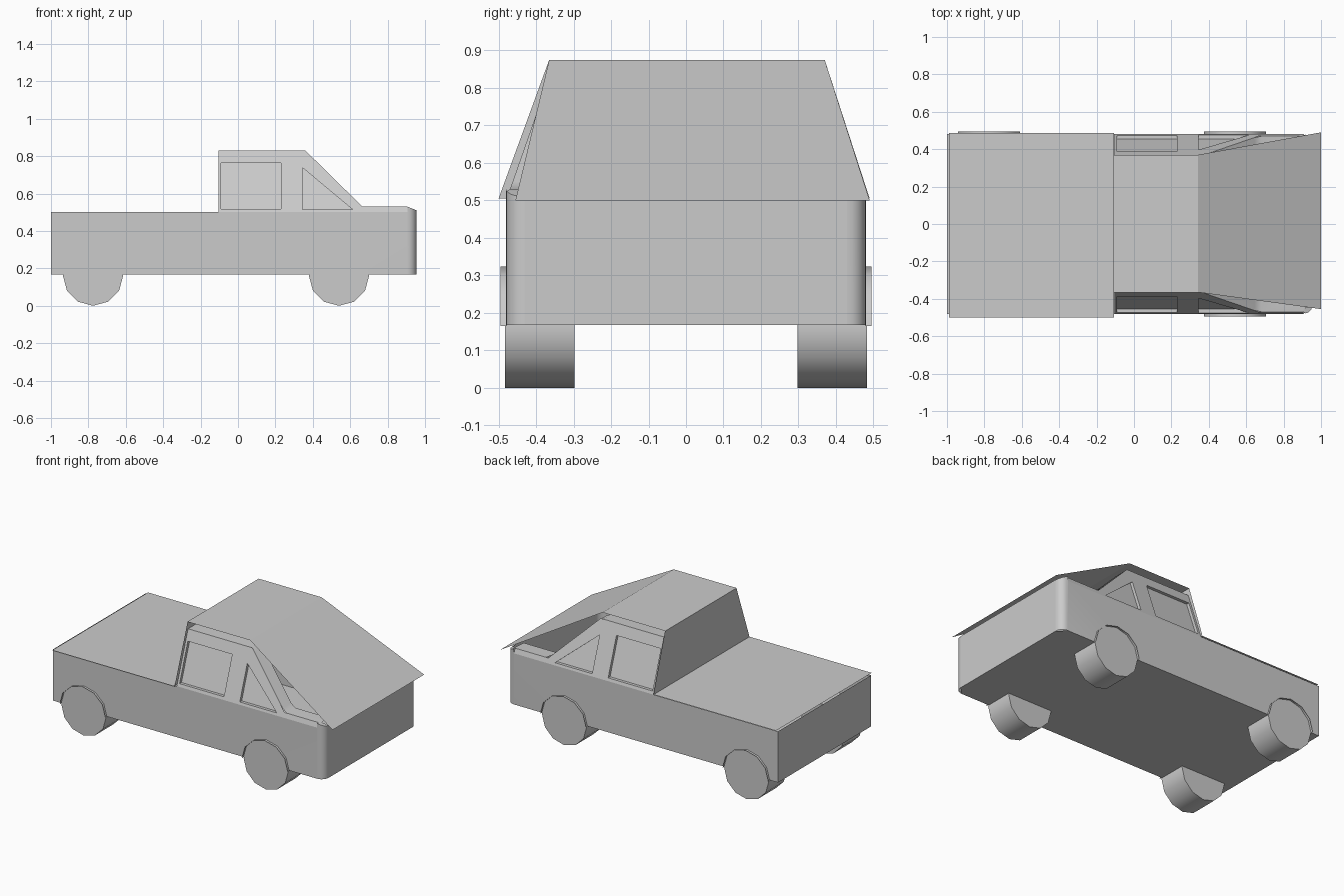
import bpy, bmesh, math

if "Cube" in bpy.data.objects:
    bpy.data.objects.remove(bpy.data.objects["Cube"])

SIDE = 0.48


def side_y(z):
    """Half width of the body: upright below the waist, leaning in above it."""
    return SIDE - max(0, z - 0.5) * 0.35


def finish(bm, name, mirror=False, smooth=None, recalc=True):
    if recalc:
        bmesh.ops.recalc_face_normals(bm, faces=bm.faces)
    me = bpy.data.meshes.new(name)
    bm.to_mesh(me)
    bm.free()
    ob = bpy.data.objects.new(name, me)
    bpy.context.collection.objects.link(ob)
    if mirror:
        m = ob.modifiers.new("Mirror", 'MIRROR')
        m.use_axis = (False, True, False)
    if smooth:
        bpy.ops.object.select_all(action='DESELECT')
        ob.select_set(True)
        bpy.context.view_layer.objects.active = ob
        bpy.ops.object.shade_smooth_by_angle(angle=math.radians(smooth))
    return ob


def panel(name, pts):
    bm = bmesh.new()
    bm.faces.new([bm.verts.new(p) for p in pts])
    return finish(bm, name, recalc=False)


def strip(bm, a, b, closed=False):
    """Quads between two matching rows of points."""
    va = [bm.verts.new(p) for p in a]
    vb = [bm.verts.new(p) for p in b]
    n = len(a)
    for i in range(n if closed else n - 1):
        j = (i + 1) % n
        bm.faces.new((va[i], va[j], vb[j], vb[i]))


# lower body side with rounded front corner
bm = bmesh.new()
stations = [(-1, SIDE, 0.5), (-0.105, SIDE, 0.5), (0.36, SIDE, 0.5), (0.905, SIDE, 0.5)]
corner = []
for i in range(7):
    a = math.radians(15 * i)
    corner.append((0.905 + 0.05 * math.sin(a), SIDE - 0.05 + 0.05 * math.cos(a),
                   0.53 - 0.02 * math.sin(a)))
for row in (stations, corner):
    strip(bm, [(x, -y, 0.167) for x, y, z in row], [(x, -y, z) for x, y, z in row])
bmesh.ops.remove_doubles(bm, verts=bm.verts, dist=0.0005)
finish(bm, "body_side", True, 40)

# cab side with two window openings
outline = [(-0.105, 0.5), (0.905, 0.5), (0.905, 0.53), (0.665, 0.53), (0.36, 0.83), (-0.105, 0.83)]
windows = [
    [(-0.09, 0.518), (0.23, 0.518), (0.23, 0.762), (-0.09, 0.762)],
    [(0.345, 0.515), (0.612, 0.515), (0.345, 0.738)],
]
bm = bmesh.new()
edges = []
for loop in [outline] + windows:
    vs = [bm.verts.new((x, 0, z)) for x, z in loop]
    edges += [bm.edges.new((vs[i], vs[(i + 1) % len(vs)])) for i in range(len(vs))]
bmesh.ops.triangle_fill(bm, use_beauty=True, edges=edges, normal=(0, -1, 0))
for v in bm.verts:
    v.co.y = -side_y(v.co.z)
bmesh.ops.dissolve_limit(bm, angle_limit=0.01, verts=bm.verts, edges=bm.edges)
finish(bm, "cab_side", True)

# inward lip along the roof, windscreen pillar and bonnet
bm = bmesh.new()
top = [(-0.105, 0.83), (0.34, 0.83), (0.38, 0.81), (0.645, 0.55), (0.68, 0.53), (0.905, 0.53)]
rim = [(x, -side_y(z), z) for x, z in top] + [(x, -y, z) for x, y, z in corner[1:]]
strip(bm, rim, [(x, y + (0.09 if i < 6 else 0.03), z) for i, (x, y, z) in enumerate(rim)])
finish(bm, "roof_lip", True, 50)

# recessed window reveals and panes
for name, loop in zip(("door_window", "quarter_window"), windows):
    bm = bmesh.new()
    outer = [(x, -side_y(z), z) for x, z in loop]
    inner = [(x, y + 0.02, z) for x, y, z in outer]
    strip(bm, outer, inner, True)
    bm.faces.new([bm.verts.new(p) for p in inner])
    finish(bm, name, True, recalc=False)

# thin flat sheets closing the body
panel("roof", [(-0.11, -0.365, 0.875), (0.343, -0.365, 0.875), (0.343, 0.37, 0.875), (-0.11, 0.37, 0.875)])
panel("windscreen_bonnet", [(0.343, -0.365, 0.875), (1, -0.455, 0.5), (1, 0.49, 0.5), (0.343, 0.37, 0.875)])
panel("cab_back", [(-0.108, -0.365, 0.875), (-0.108, 0.37, 0.875), (-0.108, 0.49, 0.505), (-0.108, -0.5, 0.505)])
panel("bed_cover", [(-0.99, -0.5, 0.505), (-0.108, -0.5, 0.505), (-0.108, 0.487, 0.505), (-0.99, 0.487, 0.505)])
panel("tailgate", [(-1, SIDE, 0.167), (-1, -SIDE, 0.167), (-1, -SIDE, 0.5), (-1, SIDE, 0.5)])
panel("front_panel", [(0.955, -0.43, 0.167), (0.955, 0.43, 0.167), (0.955, 0.43, 0.512), (0.955, -0.43, 0.512)])
panel("underside", [(-1, SIDE, 0.167), (0.905, SIDE, 0.167), (0.955, 0.43, 0.167),
                    (0.955, -0.43, 0.167), (0.905, -SIDE, 0.167), (-1, -SIDE, 0.167)])

# wheels and thin arch strips
for name, cx in (("rear", -0.775), ("front", 0.54)):
    ring = [(cx + 0.161 * math.sin(math.radians(30 * i)),
             0.161 - 0.161 * math.cos(math.radians(30 * i))) for i in range(12)]
    bm = bmesh.new()
    inner = [(x, -0.298, z) for x, z in ring]
    outer = [(x, -0.483, z) for x, z in ring]
    strip(bm, inner, outer, True)
    for r in (inner, outer):
        bm.faces.new([bm.verts.new(p) for p in r])
    bmesh.ops.remove_doubles(bm, verts=bm.verts, dist=0.0005)
    finish(bm, name + "_wheel", True, 40)

    bm = bmesh.new()
    arc = [(cx + 0.165 * math.cos(math.radians(30 * i)),
            0.165 + 0.158 * math.sin(math.radians(30 * i))) for i in range(7)]
    strip(bm, [(x, -0.478, z) for x, z in arc], [(x, -0.495, z) for x, z in arc])
    finish(bm, name + "_wheel_arch", True, 40, recalc=False)
